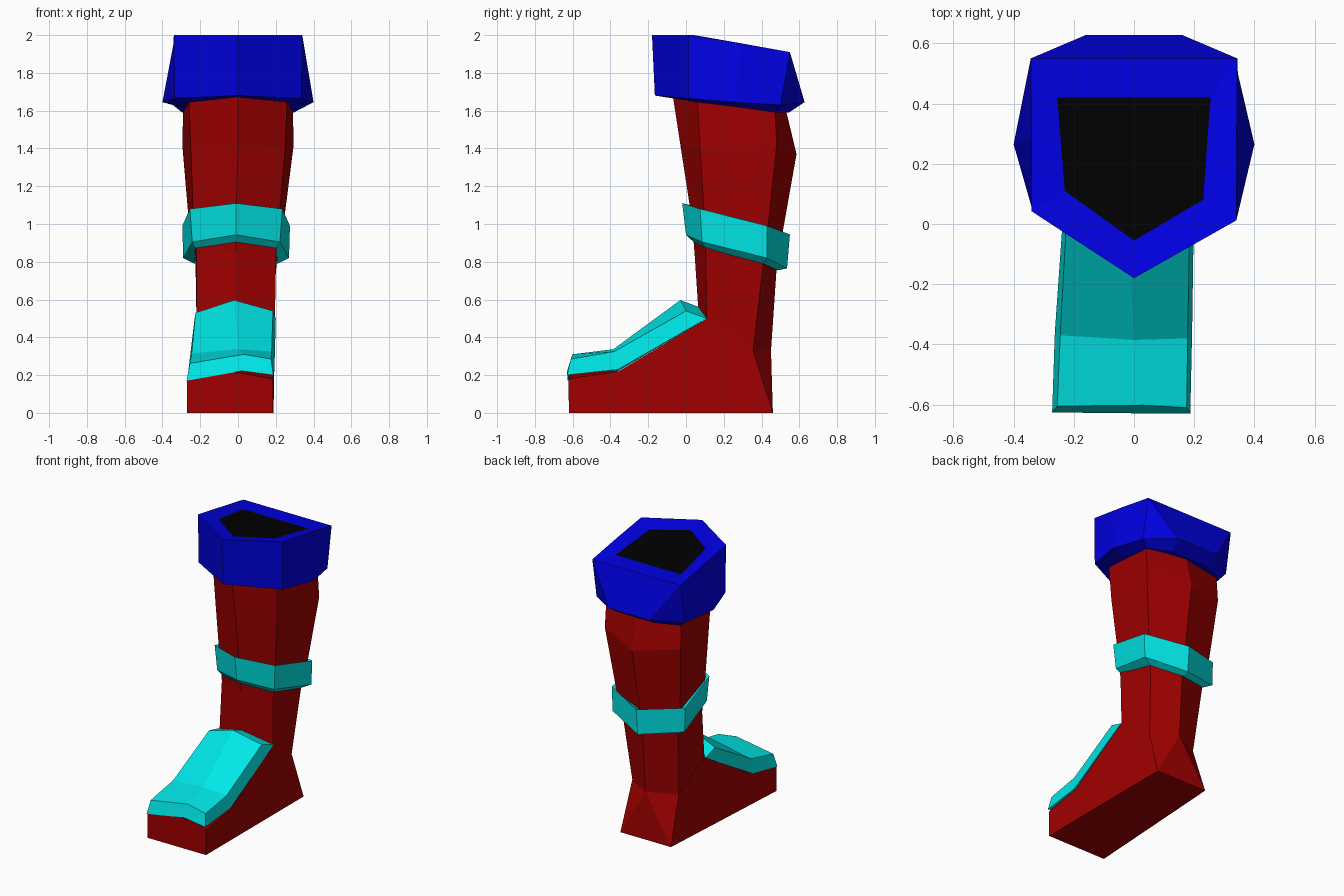
import bpy, bmesh


def material(name, rgb):
    m = bpy.data.materials.new(name)
    m.diffuse_color = (*rgb, 1)
    return m


RED = material("red", (0.36, 0, 0))
CYAN = material("cyan", (0, 0.8, 0.8))
BLUE = material("blue", (0, 0, 0.75))
BLACK = material("black", (0, 0, 0))


def ring(front, *half, back=None, cx=0.0, skew=0.03):
    """Closed section: front (y, z), right-hand points mirrored left, optional back (y, z).
    The first left-hand point sits slightly further back by skew."""
    right = [(cx + x, y, z) for x, y, z in half]
    left = [(cx - x, y + (skew if i == 0 else 0), z) for i, (x, y, z) in enumerate(half)]
    mid = [(cx + 0.012, *back)] if back else []
    return [(cx, *front)] + right + mid + left[::-1]


def cap(row, cols, mat=0):
    return [(row, c) for c in cols], mat


def loft(name, rings, mats, closed=True, caps=(), loop=False):
    """Skin between rings; caps are ([(row, column), ...], material number)."""
    bm = bmesh.new()
    rows = [[bm.verts.new(p) for p in r] for r in rings]
    n = len(rows[0])
    pairs = list(zip(rows, rows[1:])) + ([(rows[-1], rows[0])] if loop else [])
    for a, b in pairs:
        for i in range(n if closed else n - 1):
            j = (i + 1) % n
            bm.faces.new((a[i], a[j], b[j], b[i]))
    for corners, mat in caps:
        f = bm.faces.new([rows[r][c] for r, c in corners])
        f.material_index = mat
    bmesh.ops.remove_doubles(bm, verts=bm.verts[:], dist=0.0005)
    bmesh.ops.recalc_face_normals(bm, faces=bm.faces[:])
    me = bpy.data.meshes.new(name)
    bm.to_mesh(me)
    bm.free()
    for m in mats:
        me.materials.append(m)
    ob = bpy.data.objects.new(name, me)
    bpy.context.collection.objects.link(ob)
    return ob


# Six-sided shaft
shaft = [
    ring((-0.07, 1.68), (0.26, 0.06, 1.66), (0.29, 0.47, 1.61), back=(0.53, 1.60)),
    ring((-0.03, 1.42), (0.25, 0.075, 1.40), (0.295, 0.48, 1.42), back=(0.585, 1.37)),
    ring((0.03, 1.03), (0.225, 0.10, 1.00), (0.245, 0.43, 0.95), back=(0.50, 0.89), cx=-0.01),
    ring((0.045, 0.85), (0.21, 0.105, 0.83), (0.215, 0.41, 0.80), back=(0.48, 0.77), cx=-0.01),
    ring((0.065, 0.55), (0.208, 0.11, 0.50), (0.18, 0.355, 0.33), back=(0.45, 0.33), cx=-0.012,
         skew=0),
]
loft("boot_shaft", shaft, [RED], caps=[cap(0, range(6)), cap(4, range(6))])

# Foot: rows across the width (y, z, left x, right x, middle raise)
foot_rows = [
    (-0.62, 0.0, -0.27, 0.185, 0), (-0.622, 0.18, -0.27, 0.185, 0.04),
    (-0.355, 0.22, -0.26, 0.19, 0.0), (0.11, 0.50, -0.225, 0.197, 0),
    (0.355, 0.33, -0.193, 0.17, 0), (0.45, 0.33, 0.0, 0.0, 0),
    (0.46, 0.0, -0.205, 0.188, 0),
]
foot = [[(l, y, z), ((l + r) / 2, y, z + up), (r, y, z)] for y, z, l, r, up in foot_rows]
sides = [([(r, s) for r in rows], 0) for s in (0, 2)
         for rows in ((0, 1, 2, 3, 4, 6), (4, 5, 6))]
loft("foot", foot, [RED], closed=False, loop=True, caps=sides)

# Instep cover: low left, top left, ridge, top right, low right, underside
cover = [
    [(-0.272, -0.626, 0.17), (-0.255, -0.605, 0.262), (0.03, -0.602, 0.31),
     (0.175, -0.61, 0.285), (0.187, -0.63, 0.20), (0.02, -0.629, 0.222)],
    [(-0.263, -0.36, 0.22), (-0.245, -0.37, 0.315), (0.0, -0.385, 0.337),
     (0.178, -0.38, 0.325), (0.193, -0.36, 0.23), (-0.03, -0.36, 0.23)],
    [(-0.23, 0.11, 0.50), (-0.225, 0.0, 0.53), (-0.02, -0.03, 0.597),
     (0.185, 0.0, 0.54), (0.20, 0.11, 0.50), (-0.015, 0.07, 0.56)],
]
loft("instep_cover", cover, [CYAN],
     caps=[cap(e, q) for e in (0, 2) for q in ((0, 1, 2, 5), (2, 3, 4, 5))])

# Strap around the shaft
strap = [
    ring((0.02, 1.085), (0.22, 0.10, 1.05), (0.24, 0.43, 0.96), back=(0.50, 0.925), cx=-0.01),
    ring((-0.02, 1.11), (0.245, 0.075, 1.08), (0.285, 0.43, 0.99), back=(0.55, 0.945), cx=-0.01),
    ring((0.0, 0.943), (0.232, 0.085, 0.905), (0.28, 0.43, 0.82), back=(0.535, 0.765), cx=-0.01),
    ring((0.04, 0.905), (0.21, 0.105, 0.87), (0.22, 0.41, 0.79), back=(0.485, 0.755), cx=-0.01),
]
loft("shaft_strap", strap, [CYAN], loop=True)

# Flared cuff: five-cornered rim, nine-cornered hem, black opening
cuff = [
    ring((-0.055, 1.975), (0.23, 0.08, 1.97), (0.243, 0.27, 1.94), (0.255, 0.42, 1.915),
         (0.255, 0.42, 1.915)),
    ring((-0.18, 2.0), (0.34, 0.012, 2.0), (0.341, 0.29, 1.957), (0.343, 0.55, 1.91),
         (0.343, 0.55, 1.91)),
    ring((-0.165, 1.68), (0.336, 0.012, 1.665), (0.40, 0.265, 1.645), (0.345, 0.50, 1.63),
         (0.16, 0.628, 1.645)),
    ring((-0.065, 1.672), (0.262, 0.06, 1.645), (0.285, 0.27, 1.62), (0.295, 0.48, 1.59),
         (0.14, 0.545, 1.59)),
]
loft("cuff", cuff, [BLUE, BLACK], caps=[cap(0, (0, 1, 2, 3, 6, 7, 8), 1), cap(3, range(9))])
